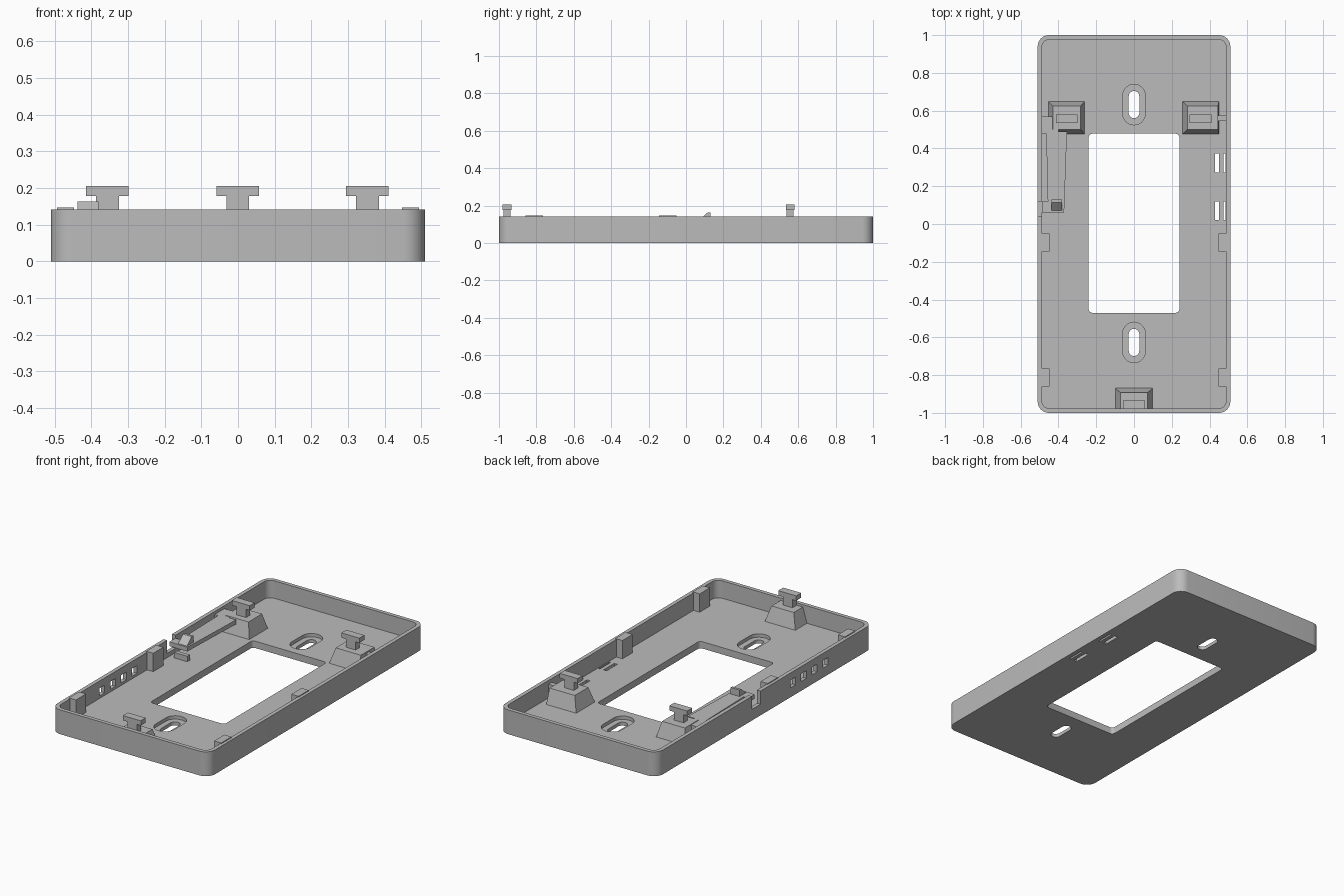
import bpy, bmesh, math
from mathutils import Vector

if "Cube" in bpy.data.objects:
    bpy.data.objects.remove(bpy.data.objects["Cube"], do_unlink=True)

grey = bpy.data.materials.new("mid grey plastic")
grey.use_nodes = True
COLOUR = (0.5, 0.5, 0.5, 1)
grey.diffuse_color = COLOUR
grey.node_tree.nodes["Principled BSDF"].inputs["Base Color"].default_value = COLOUR

H, FLOOR, WALL = 0.142, 0.04, 0.023
IN_X, IN_Y = 0.51 - WALL, 1 - WALL


def loft(name, lower, upper, z0, z1):
    """Solid between two matching outlines at two heights."""
    bm = bmesh.new()
    a = [bm.verts.new((x, y, z0)) for x, y in lower]
    b = [bm.verts.new((x, y, z1)) for x, y in upper]
    bm.faces.new(a)
    bm.faces.new(b)
    for i in range(len(a)):
        j = (i + 1) % len(a)
        bm.faces.new((a[i], a[j], b[j], b[i]))
    bmesh.ops.recalc_face_normals(bm, faces=bm.faces)
    mesh = bpy.data.meshes.new(name)
    bm.to_mesh(mesh)
    bm.free()
    mesh.materials.append(grey)
    ob = bpy.data.objects.new(name, mesh)
    bpy.context.collection.objects.link(ob)
    return ob


def rect(x0, x1, y0, y1):
    return [(x0, y0), (x1, y0), (x1, y1), (x0, y1)]


def box(name, x0, x1, y0, y1, z0, z1):
    outline = rect(x0, x1, y0, y1)
    return loft(name, outline, outline, z0, z1)


def rounded(name, x0, x1, y0, y1, r, z0, z1, steps=8):
    pts = []
    corners = [(x1 - r, y1 - r), (x0 + r, y1 - r), (x0 + r, y0 + r), (x1 - r, y0 + r)]
    for q, (cx, cy) in enumerate(corners):
        for s in range(steps + 1):
            t = math.pi / 2 * (q + s / steps)
            pts.append((cx + r * math.cos(t), cy + r * math.sin(t)))
    return loft(name, pts, pts, z0, z1)


def cut(target, cutter):
    cutter.hide_render = True
    mod = target.modifiers.new("cut", "BOOLEAN")
    mod.operation, mod.solver, mod.object = "DIFFERENCE", "EXACT", cutter
    bpy.ops.object.select_all(action="DESELECT")
    bpy.context.view_layer.objects.active = target
    target.select_set(True)
    bpy.ops.object.modifier_apply(modifier=mod.name)
    bpy.data.objects.remove(cutter, do_unlink=True)


# Tray with hollow inside and central window
tray = rounded("tray", -0.51, 0.51, -1, 1, 0.06, 0, H)
cut(tray, rounded("hollow", -IN_X, IN_X, -IN_Y, IN_Y, 0.04, FLOOR, 1))
cut(tray, rounded("window", -0.24, 0.24, -0.47, 0.478, 0.018, -1, 1, 4))

# Stepped screw slots
for y in (0.632, -0.627):
    cut(tray, rounded("slot_recess", -0.06, 0.06, y - 0.107, y + 0.107, 0.0598, 0.02, 1))
    cut(tray, rounded("slot_hole", -0.028, 0.028, y - 0.072, y + 0.072, 0.0278, -1, 1))

# Narrow slots through the floor
for y in (0.07, 0.322):
    for x0, x1 in ((0.43, 0.45), (0.473, 0.484)):
        cut(tray, box("floor_slot", x0, x1, y - 0.05, y + 0.05, -1, 0.09))

# Vent holes and notch in the right wall
for i in range(4):
    y = -0.26 - 0.1 * i
    cut(tray, box("vent", -0.6, -0.47, y - 0.024, y + 0.024, 0.055, 0.1))
cut(tray, box("notch", -0.6, -0.47, 0.04, 0.12, 0.065, 1))
bpy.ops.object.shade_smooth_by_angle(angle=math.radians(30))

# Full-height ribs inside both long walls
for side, tag in ((1, "left"), (-1, "right")):
    for y, place in ((-0.098, "middle"), (-0.812, "front")):
        xs = sorted((side * 0.447, side * (IN_X + 0.006)))
        box(f"{tag}_{place}_rib", *xs, y - 0.047, y + 0.047, FLOOR - 0.01, 0.147)


# Tapered posts carrying T-shaped hooks
def post(name, base, top, hook_x, hook_y):
    loft(name + "_base", rect(*base), rect(*top), FLOOR - 0.005, 0.128)
    box(name + "_stem", hook_x - 0.031, hook_x + 0.031, hook_y - 0.019, hook_y + 0.019, 0.12, 0.18)
    box(name + "_bar", hook_x - 0.058, hook_x + 0.058, hook_y - 0.023, hook_y + 0.023, 0.178, 0.206)


post("right_post", (-0.455, -0.26, 0.475, 0.65), (-0.43, -0.282, 0.5, 0.625), -0.356, 0.557)
post("left_post", (0.255, 0.45, 0.475, 0.65), (0.282, 0.445, 0.5, 0.625), 0.353, 0.557)
post("front_post", (-0.1, 0.1, -IN_Y, -0.868), (-0.072, 0.072, -IN_Y, -0.893), -0.001, -0.957)

# Web joining the left post to its wall
box("left_post_web", 0.43, IN_X + 0.006, 0.545, 0.575, FLOOR - 0.005, 0.12)

# Flexible latch arm with root, thumb tab, wedge and floor stop
arm = [(-0.455, 0.06), (-0.37, 0.06), (-0.355, 0.49), (-0.465, 0.49)]
loft("latch_arm", arm, arm, 0.1, 0.125)
box("latch_root", -IN_X - 0.005, -0.4, 0.48, 0.57, 0.1, 0.125)
box("latch_tab", -IN_X, -0.44, 0.062, 0.118, 0.1, 0.125)
loft("latch_wedge", rect(-0.437, -0.38, 0.065, 0.13), rect(-0.437, -0.38, 0.115, 0.13), 0.12, 0.163)
box("latch_stop", -0.455, -0.37, 0.06, 0.085, FLOOR - 0.005, 0.072)
